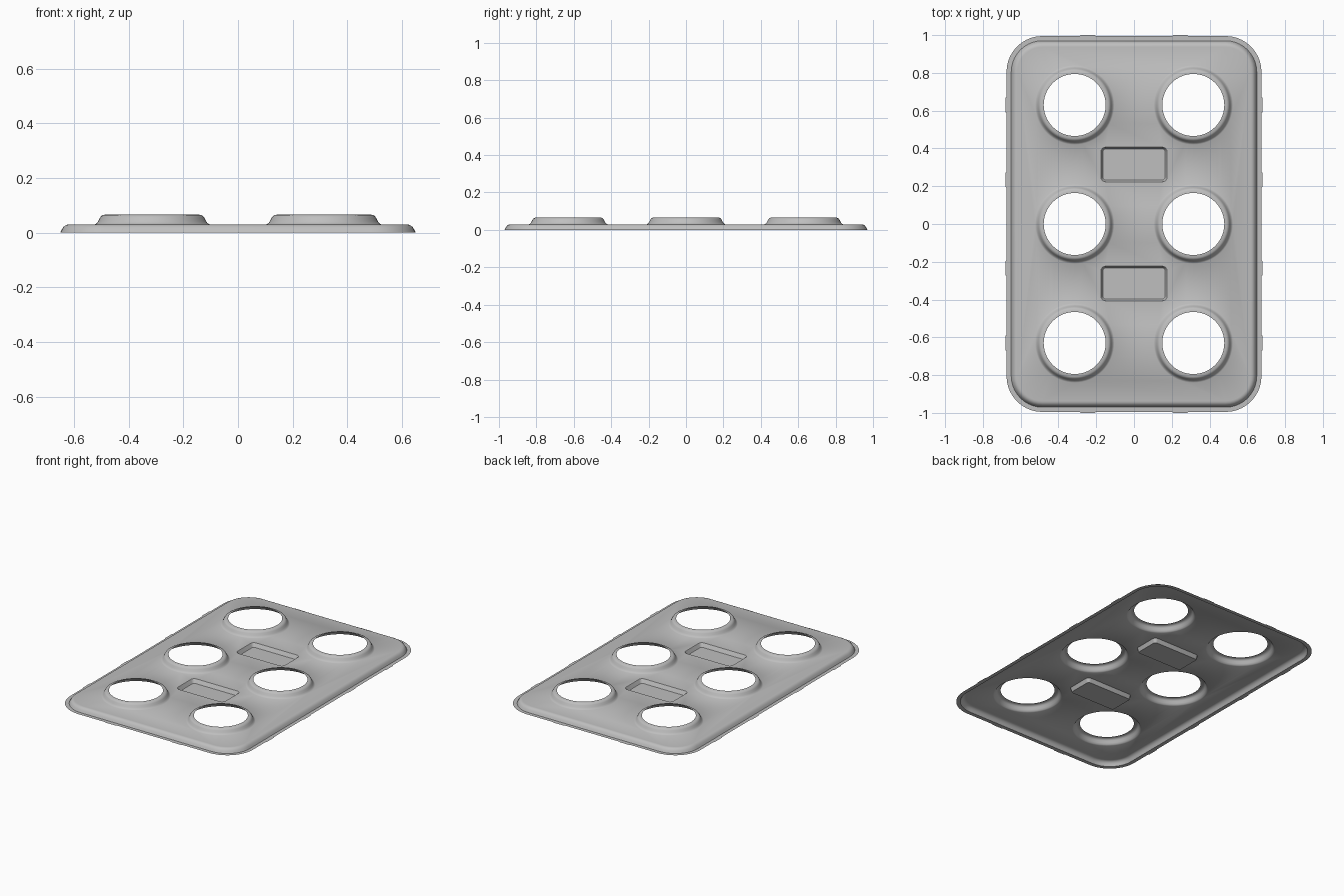
import bpy, bmesh
from math import sin, cos, pi, radians

cube = bpy.data.objects.get("Cube")
if cube:
    bpy.data.objects.remove(cube, do_unlink=True)

grey = bpy.data.materials.new("light grey plastic")
grey.use_nodes = True
COLOUR = (0.52, 0.52, 0.52, 1)
grey.diffuse_color = COLOUR
grey.node_tree.nodes["Principled BSDF"].inputs["Base Color"].default_value = COLOUR


def circle(cx, cy, r, z, n=64):
    return [(cx + r * cos(2 * pi * i / n), cy + r * sin(2 * pi * i / n), z) for i in range(n)]


def rounded_rect(cx, cy, hx, hy, r, z, n=10):
    pts = []
    for k, (sx, sy) in enumerate(((1, 1), (-1, 1), (-1, -1), (1, -1))):
        for i in range(n + 1):
            a = (k + i / n) * pi / 2
            pts.append((cx + sx * (hx - r) + r * cos(a), cy + sy * (hy - r) + r * sin(a), z))
    return pts


def loft(bm, rings):
    """Skin successive rings; return the vertex ring that starts the skin and the one that ends it."""
    rows = [[bm.verts.new(p) for p in ring] for ring in rings]
    for a, b in zip(rows, rows[1:]):
        n = len(a)
        for i in range(n):
            j = (i + 1) % n
            bm.faces.new((a[i], a[j], b[j], b[i]))
    return rows[0], rows[-1]


def ring_edges(bm, ring):
    return [bm.edges.get((v, ring[i - 1])) for i, v in enumerate(ring)]


def finish(bm, name):
    mesh = bpy.data.meshes.new(name)
    bm.to_mesh(mesh)
    bm.free()
    mesh.materials.append(grey)
    obj = bpy.data.objects.new(name, mesh)
    bpy.context.collection.objects.link(obj)
    return obj


PLATE_Z = 0.03
bm = bmesh.new()

# Flat outer flange and raised, rounded border
border = [(0, 0), (0.025, 0), (0.031, 0.012), (0.036, 0.02), (0.043, 0.026), (0.05, 0.029), (0.058, PLATE_Z)]
_, inner = loft(bm, [rounded_rect(0, 0, 0.675 - d, 0.995 - d, 0.19 - d, z) for d, z in border])
edges = ring_edges(bm, inner)

# Six raised collars around open holes
collar = [(0.21, PLATE_Z), (0.203, 0.034), (0.197, 0.042), (0.191, 0.054),
          (0.186, 0.061), (0.178, 0.065), (0.164, 0.066)]
for cx in (-0.314, 0.314):
    for cy in (-0.63, 0, 0.63):
        base, _ = loft(bm, [circle(cx, cy, r, z) for r, z in collar])
        edges += ring_edges(bm, base)

# Two shallow rectangular pockets
pocket = [(0, PLATE_Z), (0.003, 0.027), (0.007, 0.006), (0.01, 0.003)]
for cy in (-0.315, 0.315):
    rim, floor = loft(bm, [rounded_rect(0, cy, 0.175 - d, 0.092 - d, 0.025 - d, z, 5) for d, z in pocket])
    edges += ring_edges(bm, rim)
    bm.faces.new(floor)

# Flat plate between all the openings
bmesh.ops.triangle_fill(bm, edges=edges, use_beauty=True, normal=(0, 0, 1))
bmesh.ops.recalc_face_normals(bm, faces=bm.faces)
bm.normal_update()
if sum(f.normal.z * f.calc_area() for f in bm.faces) < 0:
    bmesh.ops.reverse_faces(bm, faces=bm.faces)
tray = finish(bm, "tray_sheet")
bpy.ops.object.select_all(action='DESELECT')
tray.select_set(True)
bpy.context.view_layer.objects.active = tray
bpy.ops.object.shade_smooth_by_angle(angle=radians(35))

# Small tabs along the flange edge
bm = bmesh.new()


def tab(points):
    face = bm.faces.new([bm.verts.new((x, y, 0)) for x, y in points])
    face.normal_update()
    if face.normal.z < 0:
        face.normal_flip()


for s in (-1, 1):
    for c in (-0.245, 0.245):
        tab([(c - 0.042, s * 0.995), (c - 0.038, s), (c + 0.038, s), (c + 0.042, s * 0.995)])
    for c in (-0.63, -0.235, 0.235, 0.63):
        tab([(s * 0.675, c - 0.042), (s * 0.68, c - 0.038), (s * 0.68, c + 0.038), (s * 0.675, c + 0.042)])
finish(bm, "edge_tabs")
